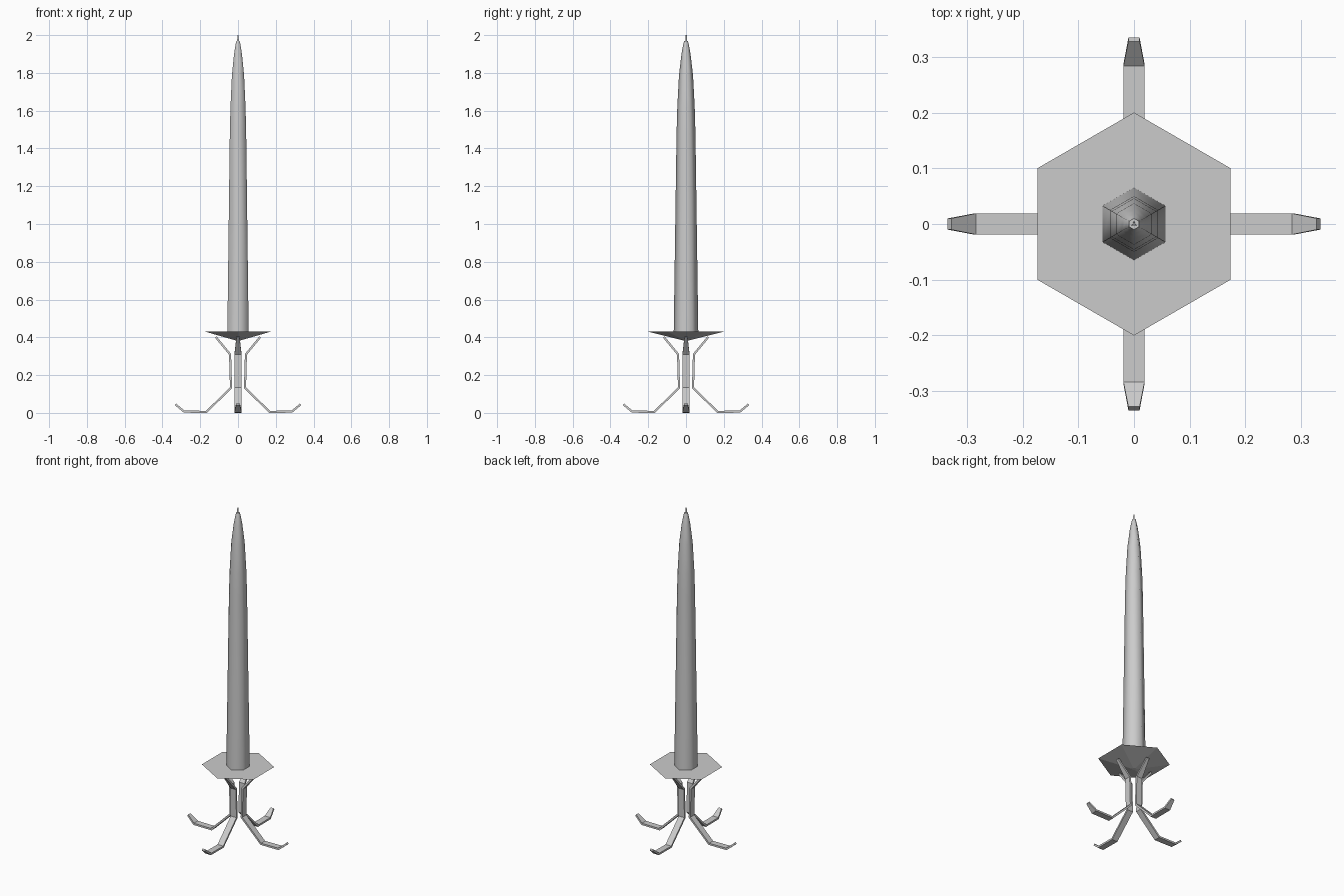
import bpy, bmesh
from math import sin, cos, pi, radians
from mathutils import Vector, Matrix

if "Cube" in bpy.data.objects:
    bpy.data.objects.remove(bpy.data.objects["Cube"])


def make_object(name, bm, smooth=None):
    bmesh.ops.recalc_face_normals(bm, faces=bm.faces)
    mesh = bpy.data.meshes.new(name)
    bm.to_mesh(mesh)
    bm.free()
    ob = bpy.data.objects.new(name, mesh)
    bpy.context.collection.objects.link(ob)
    if smooth:
        bpy.ops.object.select_all(action='DESELECT')
        bpy.context.view_layer.objects.active = ob
        ob.select_set(True)
        bpy.ops.object.shade_smooth_by_angle(angle=radians(smooth))
    return ob


def loft(name, profile, sides, smooth=None):
    """Stack of polygon rings (radius, z) with a corner on +y, capped at both ends."""
    bm = bmesh.new()
    rings = []
    for r, z in profile:
        rings.append([bm.verts.new((r * sin(2 * pi * i / sides), r * cos(2 * pi * i / sides), z))
                      for i in range(sides)])
    for a, b in zip(rings, rings[1:]):
        for i in range(sides):
            j = (i + 1) % sides
            bm.faces.new((a[i], a[j], b[j], b[i]))
    bm.faces.new(rings[0])
    bm.faces.new(rings[-1])
    return make_object(name, bm, smooth)


# Tapered hexagonal candle and its wick
loft("candle", [(0.065, 0.428), (0.050, 1.48), (0.046, 1.62), (0.037, 1.79), (0.024, 1.90),
                (0.016, 1.945), (0.010, 1.97)], 6, 65)
loft("wick", [(0.005, 1.965), (0.004, 2.0)], 3)

# Hexagonal drip dish: flat top over a shallow cone
loft("drip_dish", [(0.012, 0.383), (0.20, 0.43)], 6)

# Bent strap leg: (distance out, height, half width) along its centre line
PATH = [(0.118, 0.402, 0.008), (0.042, 0.31, 0.019), (0.037, 0.133, 0.019),
        (0.167, 0.011, 0.019), (0.285, 0.012, 0.019), (0.331, 0.045, 0.010)]
HALF = 0.0055


def add_leg(name, angle):
    bm = bmesh.new()
    pts = [Vector((x, z)) for x, z, w in PATH]
    dirs = [(b - a).normalized() for a, b in zip(pts, pts[1:])]
    rings = []
    for i, (p, (_, _, w)) in enumerate(zip(pts, PATH)):
        d0, d1 = dirs[max(i - 1, 0)], dirs[min(i, len(dirs) - 1)]
        t = (d0 + d1).normalized()
        n = Vector((-t.y, t.x)) * HALF / t.dot(d0)
        rings.append([bm.verts.new((p.x + s * n.x, v * w, p.y + s * n.y))
                      for s, v in ((1, -1), (1, 1), (-1, 1), (-1, -1))])
    for a, b in zip(rings, rings[1:]):
        for i in range(4):
            j = (i + 1) % 4
            bm.faces.new((a[i], a[j], b[j], b[i]))
    bm.faces.new(rings[0])
    bm.faces.new(rings[-1])
    low = min(v.co.z for v in bm.verts)
    for v in bm.verts:
        v.co.z -= low if v.co.z < 0.03 else 0
    bm.transform(Matrix.Rotation(angle, 4, 'Z'))
    return make_object(name, bm)


for k, side in enumerate(("right", "back", "left", "front")):
    add_leg(side + "_leg", k * pi / 2)
